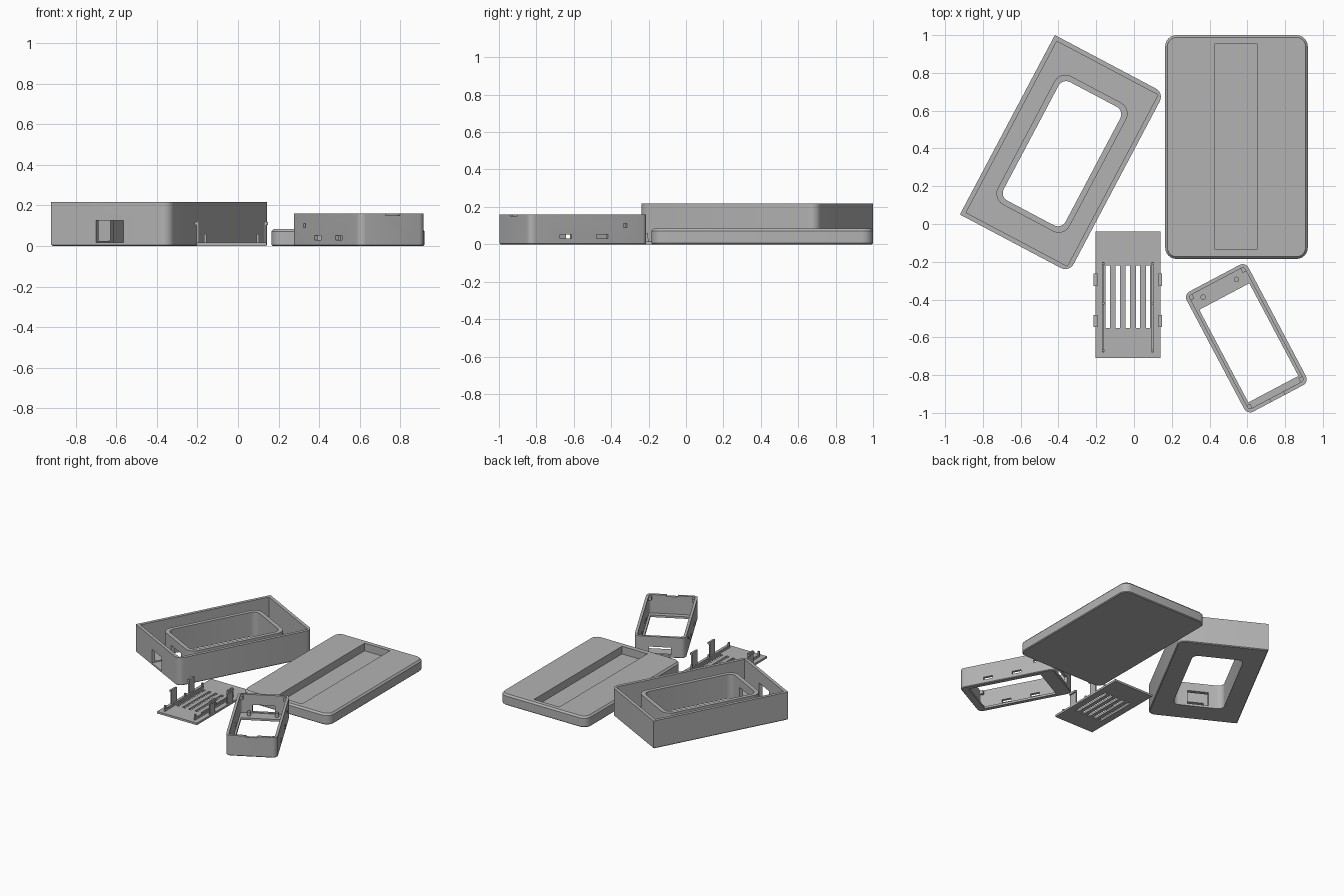
import bpy, bmesh, math
from mathutils import Matrix

if "Cube" in bpy.data.objects:
    bpy.data.objects.remove(bpy.data.objects["Cube"])

grey = bpy.data.materials.new("plain_grey")
grey.diffuse_color = (0.45, 0.45, 0.45, 1)
grey.use_nodes = True
grey.node_tree.nodes["Principled BSDF"].inputs["Base Color"].default_value = grey.diffuse_color


def outline(hx, hy, radii):
    """Rounded rectangle, corners counter-clockwise from +x +y."""
    pts = []
    for i, (sx, sy) in enumerate([(1, 1), (-1, 1), (-1, -1), (1, -1)]):
        r = radii[i]
        n = 6 if r > 0 else 0
        for k in range(n + 1):
            a = math.pi / 2 * (i + (k / n if n else 0))
            pts.append((sx * (hx - r) + r * math.cos(a),
                        sy * (hy - r) + r * math.sin(a)))
    return pts


def prism(name, hx, hy, radii, layers, at=(0, 0)):
    """Stack of rounded rectangles; layers are (inset, z)."""
    if not isinstance(radii, (list, tuple)):
        radii = [radii] * 4
    bm = bmesh.new()
    rings = []
    for inset, z in layers:
        rr = [max(r - inset, 0.002) if r > 0 else 0 for r in radii]
        rings.append([bm.verts.new((at[0] + x, at[1] + y, z))
                      for x, y in outline(hx - inset, hy - inset, rr)])
    n = len(rings[0])
    for lo, hi in zip(rings, rings[1:]):
        for i in range(n):
            j = (i + 1) % n
            bm.faces.new((lo[i], lo[j], hi[j], hi[i]))
    bm.faces.new(rings[0][::-1])
    bm.faces.new(rings[-1])
    bmesh.ops.recalc_face_normals(bm, faces=bm.faces)
    me = bpy.data.meshes.new(name)
    bm.to_mesh(me)
    bm.free()
    me.materials.append(grey)
    ob = bpy.data.objects.new(name, me)
    bpy.context.collection.objects.link(ob)
    return ob


def block(x0, x1, y0, y1, z0, z1, name="block"):
    return prism(name, (x1 - x0) / 2, (y1 - y0) / 2, 0, [(0, z0), (0, z1)],
                 ((x0 + x1) / 2, (y0 + y1) / 2))


def combine(ob, others, op):
    """Apply booleans one after another and remove the tools."""
    for o in others:
        m = ob.modifiers.new("bool", 'BOOLEAN')
        m.operation, m.solver, m.object = op, 'EXACT', o
        o.hide_render = True
    dg = bpy.context.evaluated_depsgraph_get()
    me = bpy.data.meshes.new_from_object(ob.evaluated_get(dg))
    ob.modifiers.clear()
    ob.data = me
    for o in others:
        bpy.data.objects.remove(o)


def place(ob, x, y, degrees=0):
    ob.data.transform(Matrix.Translation((x, y, 0)) @ Matrix.Rotation(math.radians(degrees), 4, 'Z'))


# Large case: open tray with a raised collar around the screen window
case = prism("screen_case", 0.3275, 0.5375, [0.05, 0, 0, 0.05],
             [(0.006, 0), (0, 0.006), (0, 0.218)])
combine(case, [block(-0.303, 0.303, -0.513, 0.513, 0.025, 0.3)], 'DIFFERENCE')
combine(case, [prism("collar", 0.215, 0.385, 0.065, [(0, 0.012), (0, 0.19)])], 'UNION')
combine(case, [prism("window", 0.185, 0.355, 0.045, [(0, -0.1), (0, 0.3)]),
               block(-0.077, 0.077, -0.6, -0.34, 0.018, 0.125)], 'DIFFERENCE')
place(case, -0.381, 0.372, -27.9)

# Lid: thick slab with a bevelled top edge and a long pocket
lid = prism("lid", 0.3775, 0.5925, 0.06, [(0.006, 0), (0, 0.006), (0, 0.072), (0.012, 0.085)],
            (0.5425, 0.4075))
combine(lid, [block(0.43, 0.65, -0.135, 0.955, 0.025, 0.2)], 'DIFFERENCE')

# Vented plate with slots, rails and four hooked clips
plate = block(-0.205, 0.14, -0.71, -0.04, 0, 0.016, "vent_plate")
combine(plate, [block(x - 0.0115, x + 0.0115, -0.55, -0.22, -0.1, 0.1)
                for x in (-0.139, -0.086, -0.0325, 0.021, 0.074)], 'DIFFERENCE')
extras = []
for side in (-1, 1):
    def across(a, b, y0, y1, z0, z1):
        p, q = sorted((-0.0325 + side * a, -0.0325 + side * b))
        extras.append(block(p, q, y0, y1, z0, z1))
    across(0.126, 0.135, -0.68, -0.2, 0.01, 0.032)
    for y in (-0.67, -0.42, -0.21):
        across(0.124, 0.136, y - 0.006, y + 0.006, 0.01, 0.06)
    for y in (-0.295, -0.513):
        across(0.161, 0.1715, y - 0.032, y + 0.032, 0.008, 0.123)
        across(0.170, 0.181, y - 0.032, y + 0.032, 0.103, 0.119)
combine(plate, extras, 'UNION')

# Small frame: walls with a bottom lip, a shelf and side slots
frame = prism("small_frame", 0.185, 0.36, 0.035, [(0.005, 0), (0, 0.005), (0, 0.16)])
combine(frame, [prism("cavity", 0.165, 0.34, 0.015, [(0, 0.016), (0, 0.3)]),
                block(-0.15, 0.15, -0.305, 0.25, -0.1, 0.1)], 'DIFFERENCE')
bosses = []
for s in (-1, 1):
    # shelf posts and corner tabs
    bosses.append(prism("post", 0.014, 0.014, 0.0135, [(0, 0.01), (0, 0.045)], (s * 0.1, 0.3)))
    for t in (-1, 1):
        x0, x1 = sorted((s * 0.145, s * 0.172))
        y0, y1 = sorted((t * 0.315, t * 0.347))
        bosses.append(block(x0, x1, y0, y1, 0.125, 0.152))
combine(frame, bosses, 'UNION')
cuts = [block(-0.08, 0.08, 0.32, 0.4, 0.022, 0.08),       # end opening
        block(-0.04, 0.04, -0.4, -0.33, 0.151, 0.2)]      # top notch
for y, h, z0, z1 in ((0.08, 0.035, 0.03, 0.052), (-0.14, 0.035, 0.03, 0.052), (0.22, 0.01, 0.09, 0.11)):
    cuts.append(block(-0.25, 0.25, y - h, y + h, z0, z1))
combine(frame, cuts, 'DIFFERENCE')
place(frame, 0.595, -0.605, 27.9)

# Smooth rounded corners, keep hard edges
bpy.ops.object.select_all(action='DESELECT')
for ob in (case, lid, plate, frame):
    ob.select_set(True)
    bpy.context.view_layer.objects.active = ob
bpy.ops.object.shade_smooth_by_angle(angle=math.radians(30))
